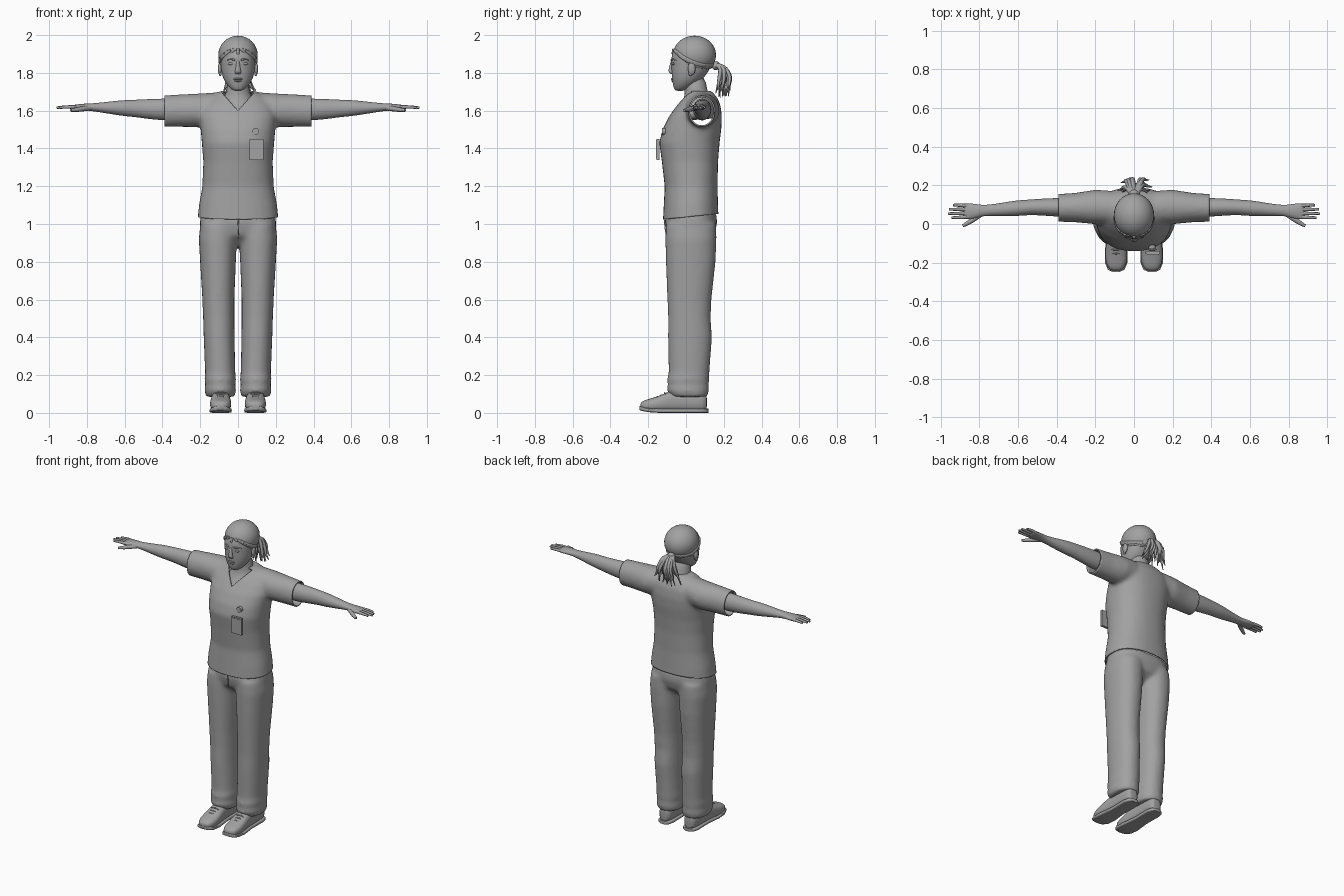
import bpy, bmesh, math, random
from mathutils import Vector

random.seed(4)
if "Cube" in bpy.data.objects:
    bpy.data.objects.remove(bpy.data.objects["Cube"])

grey = bpy.data.materials.new("plain_grey")
grey.use_nodes = True
grey.diffuse_color = (0.36, 0.36, 0.36, 1)
grey.node_tree.nodes["Principled BSDF"].inputs["Base Color"].default_value = (0.36, 0.36, 0.36, 1)


def loft(bm, rings, axis="z", sx=1, n=20, p=2.0):
    """Rings are (t, centre a, centre b, radius a, radius b) along an axis."""
    loops = []
    for t, ca, cb, ra, rb in rings:
        loop = []
        for i in range(n):
            u = 2 * math.pi * i / n
            c, s = math.cos(u), math.sin(u)
            a = ca + ra * math.copysign(abs(c) ** (2 / p), c)
            b = cb + rb * math.copysign(abs(s) ** (2 / p), s)
            x, y, z = {"z": (a, b, t), "x": (t, a, b), "y": (a, t, b)}[axis]
            loop.append(bm.verts.new((x * sx, y, z)))
        loops.append(loop)
    for lo, hi in zip(loops, loops[1:]):
        for i in range(n):
            j = (i + 1) % n
            bm.faces.new((lo[i], lo[j], hi[j], hi[i]))
    bm.faces.new(loops[0])
    bm.faces.new(loops[-1])


def ball(bm, pos, rad, seg=20):
    made = bmesh.ops.create_uvsphere(bm, u_segments=seg, v_segments=seg // 2, radius=1)["verts"]
    for v in made:
        v.co = Vector(pos) + Vector(v.co[i] * rad[i] for i in range(3))


def finish(name, bm, subsurf=0, voxel=0, angle=50):
    bmesh.ops.recalc_face_normals(bm, faces=bm.faces[:])
    me = bpy.data.meshes.new(name)
    bm.to_mesh(me)
    bm.free()
    ob = bpy.data.objects.new(name, me)
    bpy.context.collection.objects.link(ob)
    me.materials.append(grey)
    if voxel:
        m = ob.modifiers.new("blend", "REMESH")
        m.mode, m.voxel_size, m.use_smooth_shade = "VOXEL", voxel, True
        m = ob.modifiers.new("soften", "SMOOTH")
        m.factor, m.iterations = 0.5, 10
    if subsurf:
        m = ob.modifiers.new("round", "SUBSURF")
        m.levels = m.render_levels = subsurf
    me.shade_smooth()
    me.set_sharp_from_angle(angle=math.radians(angle))
    return ob


def strands(name, paths, radius, tip=0.25):
    """Tapered tubes through lists of points."""
    cu = bpy.data.curves.new(name, "CURVE")
    cu.dimensions, cu.bevel_depth, cu.bevel_resolution = "3D", radius, 2
    cu.resolution_u, cu.use_fill_caps = 4, True
    for pts in paths:
        sp = cu.splines.new("NURBS")
        sp.points.add(len(pts) - 1)
        sp.order_u, sp.use_endpoint_u = 3, True
        for i, q in enumerate(pts):
            sp.points[i].co = (*q, 1)
            sp.points[i].radius = 1 - (1 - tip) * (i / (len(pts) - 1)) ** 2
    cu.materials.append(grey)
    ob = bpy.data.objects.new(name, cu)
    bpy.context.collection.objects.link(ob)
    return ob


# Shirt: torso and sleeves blended, then cut open at hem, cuffs and neckline
bm = bmesh.new()
loft(bm, [(0.98, 0, .025, .219, .149), (1.1, 0, .026, .207, .144), (1.2, 0, .027, .189, .140),
          (1.33, 0, .021, .184, .149), (1.43, 0, .018, .192, .160), (1.5, 0, .031, .198, .156),
          (1.57, 0, .05, .205, .140), (1.63, 0, .068, .19, .115), (1.67, 0, .075, .15, .09),
          (1.705, 0, .07, .09, .065)], n=32, p=2.3)
for s in (1, -1):
    loft(bm, [(.04, .075, 1.62, .07, .075), (.12, .085, 1.61, .088, .087), (.2, .088, 1.602, .09, .09),
              (.3, .085, 1.6, .077, .087), (.43, .083, 1.596, .070, .083)], "x", s)
shirt = finish("shirt", bm, voxel=0.011)
deps = bpy.context.evaluated_depsgraph_get()
baked = bpy.data.meshes.new_from_object(shirt.evaluated_get(deps))
shirt.modifiers.clear()
bm = bmesh.new()
bm.from_mesh(baked)


def cut(co, no, clear=False):
    bmesh.ops.bisect_plane(bm, geom=bm.verts[:] + bm.edges[:] + bm.faces[:], dist=1e-5,
                           plane_co=co, plane_no=no, clear_outer=clear)


cut((0, -.12, 1.025), (0, .1, -1), True)
for s in (1, -1):
    cut((s * .39, 0, 0), (s, 0, 0), True)
    cut((0, 0, 1.6), (-s * 1.12, 0, 1))
cut((0, .03, 0), (0, 1, 0))
vee = []
for f in bm.faces:
    c = f.calc_center_median()
    if c.y < .03 and c.z > 1.6 + 1.12 * abs(c.x):
        vee.append(f)
bmesh.ops.delete(bm, geom=vee, context="FACES")
bm.to_mesh(shirt.data)
bm.free()
shirt.data.shade_smooth()
m = shirt.modifiers.new("cloth", "SOLIDIFY")
m.thickness, m.offset = .008, -1

# Trousers: both legs and the hips blended, with folds above the hems
bm = bmesh.new()
loft(bm, [(.885, 0, .025, .07, .06), (.94, 0, .026, .19, .122), (1.0, 0, .027, .203, .138),
          (1.06, 0, .027, .196, .134)], n=32, p=2.4)
for s in (1, -1):
    loft(bm, [(.085, .093, .018, .077, .096), (.12, .094, .01, .084, .112), (.15, .094, .012, .078, .108),
              (.175, .094, .011, .084, .112), (.21, .094, .016, .08, .108), (.4, .1, .021, .082, .117),
              (.5, .102, .018, .083, .113), (.6, .104, .018, .085, .117), (.8, .106, .025, .095, .132),
              (.92, .107, .026, .101, .136), (1.0, .1, .027, .1, .134)], sx=s, n=24, p=2.2)
finish("trousers", bm, voxel=0.011)
strands("trouser_fly", [[(0, -.112, 1.02), (.006, -.113, .97), (0, -.1, .92)]], .004)

# Shoes with soles and laces
for side, s in (("left", 1), ("right", -1)):
    bm = bmesh.new()
    loft(bm, [(y, .092, (lo + hi) / 2, w, (hi - lo) / 2) for y, w, lo, hi in
              [(-.242, .02, .022, .05), (-.232, .04, .014, .062), (-.2, .055, .008, .074),
               (-.15, .058, .006, .086), (-.1, .053, .006, .112), (-.04, .047, .006, .125),
               (.05, .046, .006, .125), (.09, .043, .006, .115), (.113, .028, .01, .1)]],
         "y", s, n=20, p=2.6)
    finish(side + "_shoe", bm, subsurf=1)
    bm = bmesh.new()
    loft(bm, [(y, .092, z + .011, w, .011) for y, w, z in
              [(-.247, .02, .016), (-.236, .043, .011), (-.2, .058, .004), (-.14, .059, 0),
               (-.05, .048, 0), (.07, .05, 0), (.105, .04, 0), (.118, .02, 0)]], "y", s, n=20, p=5)
    finish(side + "_sole", bm)
    strands(side + "_laces", [[(s * .065, y, z - .008), (s * .092, y - .005, z + .006), (s * .12, y, z - .008)]
                              for y, z in ((-.15, .087), (-.13, .096), (-.11, .107))], .004, 1)

# Arms, hands and fingers
for side, s in (("left", 1), ("right", -1)):
    bm = bmesh.new()
    loft(bm, [(.26, .085, 1.605, .05, .058), (.39, .086, 1.606, .05, .06), (.48, .088, 1.609, .044, .053),
              (.55, .086, 1.612, .04, .046), (.61, .081, 1.614, .042, .043), (.70, .074, 1.616, .033, .03),
              (.77, .070, 1.618, .028, .021), (.80, .068, 1.619, .033, .019), (.85, .066, 1.619, .043, .016),
              (.885, .065, 1.617, .041, .010)], "x", s, n=16)
    finish(side + "_arm", bm, subsurf=2)
    strands(side + "_fingers", [[(s * .85, .066 + (y - .066) * .85, 1.618), (s * .9, y, 1.622), (s * tip, y, 1.616)]
                                for y, tip in ((.033, .944), (.054, .96), (.076, .956), (.098, .935))], .0105, .6)
    strands(side + "_thumb", [[(s * .79, .052, 1.614), (s * .835, .02, 1.608), (s * .86, .004, 1.604),
                               (s * .885, -.01, 1.602)]], .014, .55)

# Neck and upper chest
bm = bmesh.new()
loft(bm, [(1.55, 0, .045, .11, .12), (1.59, 0, .047, .11, .11), (1.63, 0, .058, .1, .089),
          (1.67, 0, .06, .075, .068), (1.71, 0, .052, .058, .059), (1.79, 0, .045, .057, .058)])
finish("neck", bm, subsurf=1)

# Head
bm = bmesh.new()
loft(bm, [(1.704, 0, -.034, .018, .018), (1.715, 0, -.025, .04, .04), (1.75, 0, 0, .07, .072),
          (1.79, 0, .016, .086, .093), (1.84, 0, .03, .093, .108), (1.89, 0, .035, .096, .115),
          (1.94, 0, .04, .086, .097), (1.972, 0, .04, .056, .066), (1.986, 0, .04, .02, .025)], n=24, p=2.1)
finish("head", bm, subsurf=2)

# Face: nose, lips, eyes, brows and ears
bm = bmesh.new()
loft(bm, [(1.872, 0, -.07, .009, .008), (1.835, 0, -.078, .010, .011), (1.81, 0, -.082, .017, .013),
          (1.80, 0, -.077, .019, .012), (1.792, 0, -.07, .012, .008)], n=12)
finish("nose", bm, subsurf=2)
bm = bmesh.new()
ball(bm, (0, -.069, 1.768), (.024, .010, .006))
ball(bm, (0, -.067, 1.758), (.02, .011, .006))
finish("lips", bm)
for side, s in (("left", 1), ("right", -1)):
    bm = bmesh.new()
    ball(bm, (s * .037, -.066, 1.848), (.016, .008, .007))
    finish(side + "_eye", bm)
    strands(side + "_brow", [[(s * .017, -.077, 1.868), (s * .038, -.072, 1.876), (s * .062, -.052, 1.866)]], .005, .4)
    bm = bmesh.new()
    ball(bm, (s * .096, .03, 1.822), (.011, .02, .033))
    ball(bm, (s * .094, .024, 1.796), (.008, .01, .012))
    finish(side + "_ear", bm)

# Swept-back hair: a trimmed cap with raised locks running to the knot
centre, radii = Vector((0, .045, 1.895)), Vector((.104, .114, .102))
bm = bmesh.new()
ball(bm, centre, radii, 32)
cut((0, -.04, 1.9), (0, -1, -1), True)
finish("hair_cap", bm)
axis, up, across = Vector((0, -.739, -.674)), Vector((0, -.674, .739)), Vector((1, 0, 0))
knot = Vector((0, .9, -.43)).normalized()
locks = []
for i in range(23):
    phi = math.radians(-135 + 270 * i / 22)
    start = axis * .5 + (up * math.cos(phi) + across * math.sin(phi)) * .866
    pts = []
    for k in range(8):
        d = start.slerp(knot, k / 7) if start.dot(knot) > -.99 else start.lerp(knot, k / 7).normalized()
        d = d.normalized() * (.975 + .02 * (i % 2))
        pts.append(centre + Vector(d[j] * radii[j] for j in range(3)))
    locks.append(pts)
strands("hair_locks", locks, .0095, .7)

# Ponytail and its tie
bm = bmesh.new()
ball(bm, (0, .158, 1.838), (.026, .022, .024))
finish("hair_tie", bm)
tail = []
for i in range(22):
    x = -.085 + .18 * i / 21
    y = random.uniform(.165, .232)
    tail.append([(x * .1, .15, 1.84), (x * .35, .19 + random.uniform(-.01, .01), 1.84),
                 (x * .6, y + .012, 1.78), (x * .75, y, 1.73), (x, y + random.uniform(-.02, .012),
                                                               random.uniform(1.665, 1.715))])
strands("ponytail", tail, .013, .15)

# Chest badge with its card and round clip
bm = bmesh.new()
for pos, size in (((.098, -.148, 1.395), (.075, .016, .11)), ((.098, -.157, 1.395), (.063, .004, .098))):
    for v in bmesh.ops.create_cube(bm, size=1)["verts"]:
        v.co = Vector(pos) + Vector(v.co[i] * size[i] for i in range(3))
finish("badge_card", bm, angle=30)
bm = bmesh.new()
loft(bm, [(-.128, .094, 1.49, .018, .018), (-.108, .094, 1.49, .018, .018)], "y", n=24)
finish("badge_clip", bm, angle=30)
